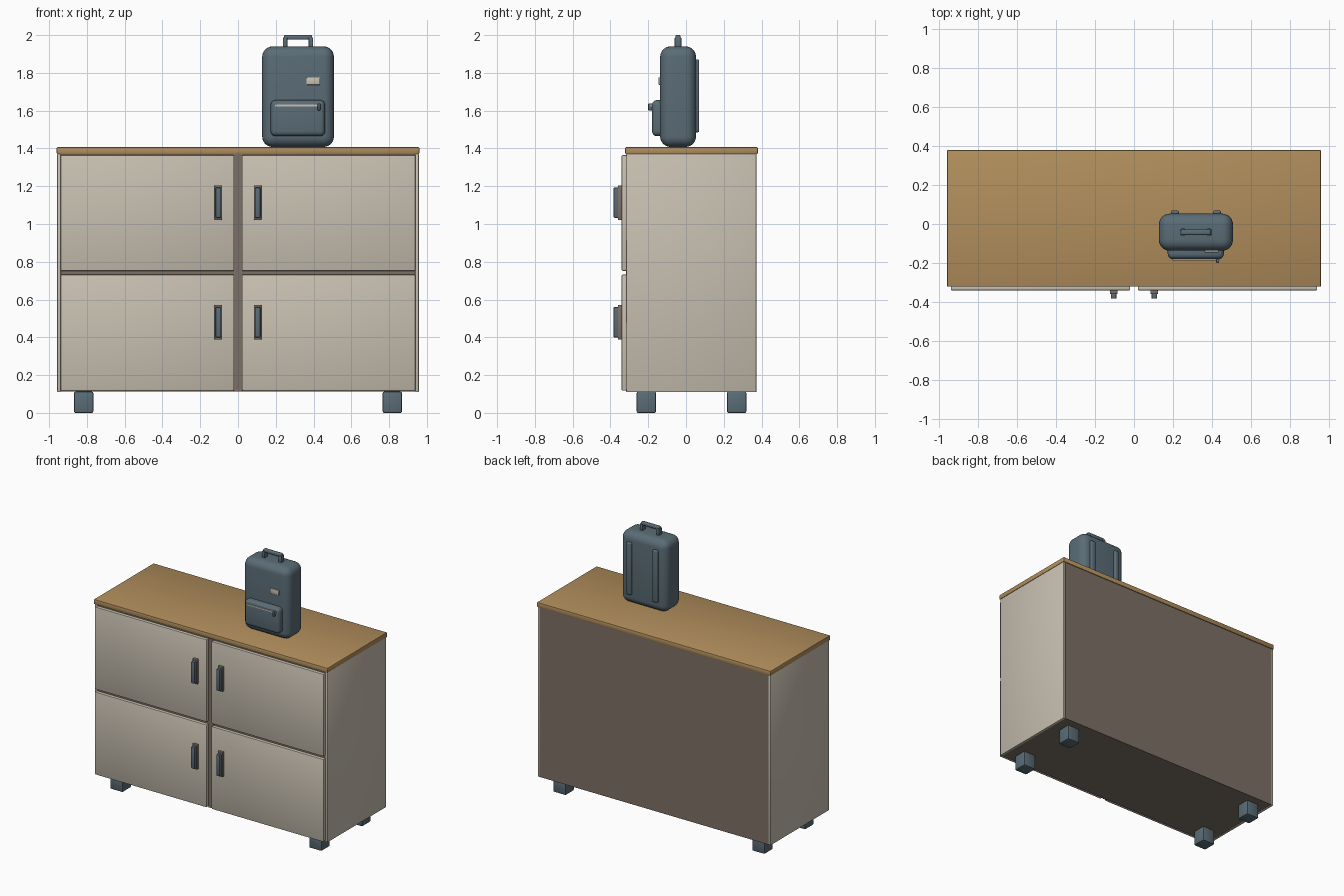
import bpy, bmesh, math
from mathutils import Vector

if "Cube" in bpy.data.objects:
    bpy.data.objects.remove(bpy.data.objects["Cube"])


def material(name, rgb):
    def lin(c):
        c /= 255
        return c / 12.92 if c < 0.04045 else ((c + 0.055) / 1.055) ** 2.4
    m = bpy.data.materials.new(name)
    m.diffuse_color = (*[lin(c) for c in rgb], 1)
    m.use_nodes = True
    m.node_tree.nodes["Principled BSDF"].inputs["Base Color"].default_value = m.diffuse_color
    return m


CREAM = material("cream paint", (200, 192, 177))
WOOD = material("oak wood", (177, 142, 92))
BLUE = material("slate blue", (90, 108, 118))
BROWN = material("taupe board", (124, 112, 101))


def finish(bm, name, mat, smooth):
    mesh = bpy.data.meshes.new(name)
    bm.to_mesh(mesh)
    bm.free()
    mesh.materials.append(mat)
    ob = bpy.data.objects.new(name, mesh)
    bpy.context.collection.objects.link(ob)
    if smooth:
        bpy.ops.object.select_all(action='DESELECT')
        bpy.context.view_layer.objects.active = ob
        ob.select_set(True)
        bpy.ops.object.shade_smooth_by_angle(angle=math.radians(40))
    return ob


def box(name, x, y, z, mat, bevel=0.0, segments=2, upright=None):
    """Box from (min, max) ranges; upright rounds edges along one axis first."""
    bm = bmesh.new()
    bmesh.ops.create_cube(bm, size=1)
    for v in bm.verts:
        v.co = Vector([(r[0] + r[1]) / 2 + c * (r[1] - r[0]) for c, r in zip(v.co, (x, y, z))])
    if upright:
        axis, radius = upright
        edges = [e for e in bm.edges
                 if abs((e.verts[0].co - e.verts[1].co).normalized()[axis]) > 0.9]
        bmesh.ops.bevel(bm, geom=edges, offset=radius, segments=6, profile=0.5, affect='EDGES')
        # then soften the rims at both ends of that axis
        edges = [e for e in bm.edges if len(e.link_faces) == 2
                 and e.calc_face_angle(0) > 1.2]
    else:
        edges = bm.edges[:]
    if bevel:
        bmesh.ops.bevel(bm, geom=edges, offset=bevel, segments=segments, profile=0.5,
                        affect='EDGES', clamp_overlap=True)
    return finish(bm, name, mat, bevel > 0)


# Cabinet carcass, side panels, top
box("carcass", (-0.94, 0.94), (-0.312, 0.374), (0.112, 1.37), BROWN)
box("centre_divider", (-0.02, 0.02), (-0.318, -0.30), (0.112, 1.368), BROWN)
for side, s in (("left", -1), ("right", 1)):
    box(side + "_side_panel", sorted((s * 0.938, s * 0.957)), (-0.316, 0.373),
        (0.11, 1.372), CREAM, 0.004)
box("countertop", (-0.96, 0.96), (-0.322, 0.38), (1.37, 1.407), WOOD, 0.006)

# Four doors, each with a backed grip handle
for row, z0, z1, hz in (("lower", 0.118, 0.732, 0.48), ("upper", 0.752, 1.364, 1.113)):
    for side, s in (("left", -1), ("right", 1)):
        name = row + "_" + side
        box(name + "_door", sorted((s * 0.02, s * 0.94)), (-0.341, -0.313), (z0, z1), CREAM, 0.006)
        hx = s * 0.104
        box(name + "_handle_plate", (hx - 0.02, hx + 0.02), (-0.36, -0.339),
            (hz - 0.092, hz + 0.092), BROWN, 0.004)
        box(name + "_handle_grip", (hx - 0.014, hx + 0.014), (-0.383, -0.355),
            (hz - 0.08, hz + 0.08), BLUE, 0.004)

# Feet
for side, x in (("left", -0.817), ("right", 0.817)):
    for end, y in (("front", -0.21), ("back", 0.268)):
        box(f"{end}_{side}_foot", (x - 0.051, x + 0.051), (y - 0.051, y + 0.051),
            (0.005 - 0.005, 0.112), BLUE, 0.007)

# Backpack body and front pocket
CX, CY = 0.318, -0.042
box("backpack_body", (CX - 0.19, CX + 0.19), (CY - 0.095, CY + 0.095), (1.408, 1.94),
    BLUE, 0.055, 6)
box("backpack_pocket", (0.173, 0.461), (-0.18, -0.10), (1.465, 1.656), BLUE, 0.026, 4)

# Pocket zip with pull, and label patch
box("zip_track", (0.195, 0.44), (-0.187, -0.178), (1.623, 1.632), CREAM)
box("zip_pull", (0.422, 0.436), (-0.2, -0.178), (1.602, 1.638), BLUE, 0.003)
box("label_patch", (0.363, 0.435), (-0.145, -0.133), (1.737, 1.775), CREAM, 0.002)

# Back straps
for side, s in (("left", -1), ("right", 1)):
    x = CX + s * 0.108
    box(side + "_strap", (x - 0.02, x + 0.02), (0.04, 0.07), (1.485, 1.872), BLUE, 0.009, 3)

# Carry handle: two posts and a grip bar
for side, s in (("left", -1), ("right", 1)):
    x = CX + s * 0.068
    box(side + "_handle_post", (x - 0.012, x + 0.012), (CY - 0.018, CY + 0.018),
        (1.925, 1.988), BLUE, 0.005)
box("carry_handle_bar", (CX - 0.075, CX + 0.075), (CY - 0.014, CY + 0.014), (1.976, 2.0),
    BLUE, 0.007, 3)
